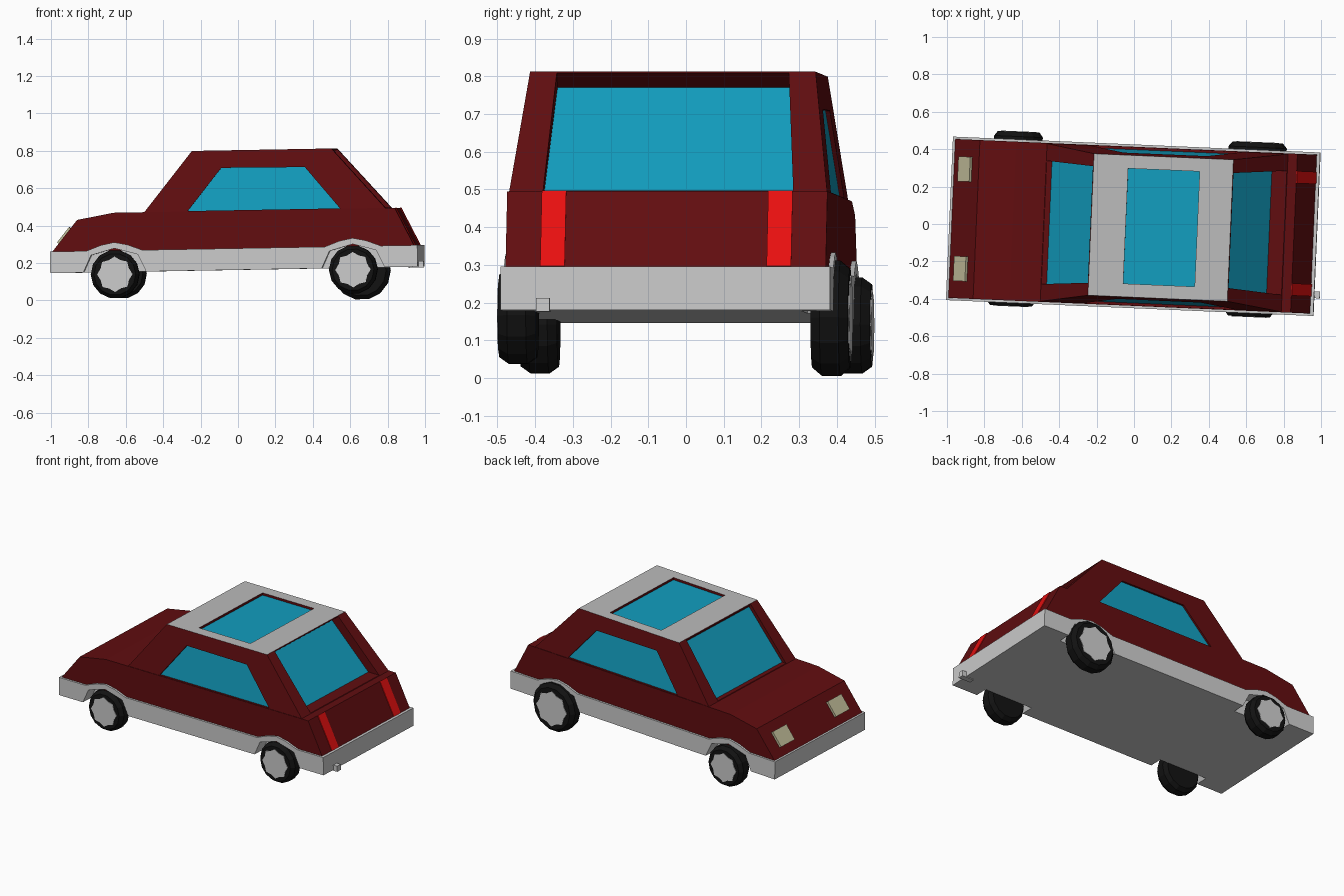
import bpy, bmesh
from math import pi, sin, cos, radians
from mathutils import Matrix, Vector

if "Cube" in bpy.data.objects:
    bpy.data.objects.remove(bpy.data.objects["Cube"])

# the whole car is slightly turned and pitched
POSE = (Matrix.Translation((0, -0.0125, 0)) @ Matrix.Rotation(radians(-2.48), 4, 'Z')
        @ Matrix.Rotation(radians(-1.02), 4, 'Y'))


def material(name, rgb):
    m = bpy.data.materials.new(name)
    m.diffuse_color = (*rgb, 1)
    m.use_nodes = True
    m.node_tree.nodes["Principled BSDF"].inputs["Base Color"].default_value = m.diffuse_color
    return m


RED = material("body_red", (0.12, 0.004, 0.005))
GLASS = material("window_blue", (0.006, 0.34, 0.52))
BLACK = material("tyre_black", (0.006, 0.006, 0.006))
LAMP = material("lamp_red", (0.8, 0.005, 0.005))
CREAM = material("lamp_cream", (0.55, 0.52, 0.33))
GREY = material("plain_grey", (0.5, 0.5, 0.5))


def make(name, bm, mats=()):
    bmesh.ops.remove_doubles(bm, verts=bm.verts, dist=1e-5)
    bmesh.ops.recalc_face_normals(bm, faces=bm.faces)
    me = bpy.data.meshes.new(name)
    bm.to_mesh(me)
    bm.free()
    for m in mats:
        me.materials.append(m)
    ob = bpy.data.objects.new(name, me)
    bpy.context.collection.objects.link(ob)
    ob.matrix_world = POSE
    return ob


def add_face(bm, pts, mat=0):
    f = bm.faces.new([bm.verts.new(p) for p in pts])
    f.material_index = mat


def prism(name, profile, y0, y1, mats=()):
    """Extrude an x-z profile from y0 to y1."""
    bm = bmesh.new()
    f = bm.faces.new([bm.verts.new((x, y0, z)) for x, z in profile])
    r = bmesh.ops.extrude_face_region(bm, geom=[f])
    bmesh.ops.translate(bm, vec=(0, y1 - y0, 0),
                        verts=[v for v in r["geom"] if isinstance(v, bmesh.types.BMVert)])
    return make(name, bm, mats)


def panel(bm, outer, inner, opening, frame=0):
    """Frame, recess walls and glass: outer edge, opening in its plane, sunken pane."""
    for i in range(4):
        j = (i + 1) % 4
        add_face(bm, (outer[i], outer[j], opening[j], opening[i]), frame)
        add_face(bm, (opening[i], opening[j], inner[j], inner[i]), 0)
    add_face(bm, inner, 1)


def lathe(bm, profile, sides, centre, out, mat):
    """Revolve (radius, offset) points around the y axis."""
    rings = []
    for r, o in profile:
        rings.append([Vector((centre[0] + r * cos(2 * pi * k / sides), centre[1] + out * o,
                              centre[2] + r * sin(2 * pi * k / sides))) for k in range(sides)])
    for a, b in zip(rings, rings[1:]):
        for k in range(sides):
            n = (k + 1) % sides
            add_face(bm, (a[k], a[n], b[n], b[k]), mat)
    add_face(bm, rings[0], mat)
    add_face(bm, rings[-1], mat)


# lower body with hood and rear deck
HOOD = [(-0.97, 0.278), (-0.835, 0.445), (-0.64, 0.48), (0.865, 0.48), (0.965, 0.278)]
prism("lower_body", HOOD, -0.425, 0.425, [RED])

# floor and bumper band, with arched wheel openings in both sides
B, T, L = 0.163, 0.278, 0.983
prism("floor_pan", [(-L, B), (-L, T), (L, T), (L, B)], -0.355, 0.355)
band = [(-L, T), (-L, B)]
for c in (-0.638, 0.638):
    band += [(c - 0.168, B), (c - 0.125, 0.255), (c, 0.29), (c + 0.125, 0.255), (c + 0.168, B)]
band += [(L, B), (L, T)]
for c in (0.638, -0.638):
    band += [(c + 0.15, T), (c + 0.07, 0.308), (c, 0.322), (c - 0.07, 0.308), (c - 0.15, T)]
for s, side in ((-1, "right"), (1, "left")):
    prism("bumper_band_" + side, band, s * 0.355, s * 0.4375)

# cabin with recessed windows and grey roof
ZB, ZR, WB, WR = 0.48, 0.803, 0.422, 0.379
FB, FR, RR, RB = -0.475, -0.216, 0.53, 0.815


def side_y(z):
    return WB + (WR - WB) * (z - ZB) / (ZR - ZB)


bm = bmesh.new()
for s in (-1, 1):
    outer = [(FB, s * WB, ZB), (FR, s * WR, ZR), (RR, s * WR, ZR), (RB, s * WB, ZB)]
    win = [(-0.243, 0.482), (-0.06, 0.71), (0.387, 0.706), (0.573, 0.482)]
    panel(bm, outer, [(x, s * (side_y(z) - 0.012), z) for x, z in win],
          [(x, s * side_y(z), z) for x, z in win])


def end_window(xb, xr, shift, zt, wb, wt):
    """Windscreen or rear window, sunk by shift along x."""
    def plane(z):
        return xb + (xr - xb) * (z - ZB) / (ZR - ZB)
    outer = [(xb, -WB, ZB), (xr, -WR, ZR), (xr, WR, ZR), (xb, WB, ZB)]
    win = [(-wb, ZB + 0.003), (-wt, zt), (wt, zt), (wb, ZB + 0.003)]
    panel(bm, outer, [(plane(z) + shift, y, z) for y, z in win],
          [(plane(z if z < 0.6 else ZR - 0.004), y, z if z < 0.6 else ZR - 0.004)
           for y, z in win])


end_window(FB, FR, 0.028, 0.78, 0.33, 0.312)
end_window(RB, RR, -0.08, 0.762, 0.332, 0.308)
sun = [(-0.03, -0.308), (0.352, -0.308), (0.352, 0.308), (-0.03, 0.308)]
panel(bm, [(FR, -WR, ZR), (RR, -WR, ZR), (RR, WR, ZR), (FR, WR, ZR)],
      [(x, y, ZR - 0.015) for x, y in sun], [(x, y, ZR) for x, y in sun], 2)
add_face(bm, [(FB, -WB, ZB), (RB, -WB, ZB), (RB, WB, ZB), (FB, WB, ZB)])
make("cabin", bm, [RED, GLASS, GREY])


# lamps lying on the sloping nose and tail
def lamp_profile(a, b, t0, t1, depth):
    a, b = Vector(a), Vector(b)
    d = (b - a).normalized()
    n = Vector((-d.y, d.x)) * depth
    p, q = a.lerp(b, t0), a.lerp(b, t1)
    return [p - n, q - n, q + n, p + n]


for s, side in ((-1, "right"), (1, "left")):
    prism("headlight_" + side, lamp_profile(HOOD[0], HOOD[1], 0.24, 0.72, 0.014),
          s * 0.2, s * 0.333, [CREAM])
    prism("tail_light_" + side, lamp_profile(HOOD[3], HOOD[4], 0.0, 1.0, 0.004),
          s * 0.268, s * 0.333, [LAMP])

# exhaust pipe
prism("exhaust_pipe", [(0.93, 0.158), (1.012, 0.158), (1.012, 0.194), (0.93, 0.194)],
      -0.342, -0.306)

# wheels: tyre plus scalloped hub cap
WHEELS = {"front_right": (-0.637, -0.403, 0.151, 0.13), "rear_right": (0.638, -0.405, 0.153, 0.13),
          "front_left": (-0.635, 0.428, 0.151, 0.13), "rear_left": (0.645, 0.426, 0.147, 0.156)}
for name, (x, y, z, r) in WHEELS.items():
    out = 1 if y > 0 else -1
    bm = bmesh.new()
    lathe(bm, [(0.7 * r, 0.05), (0.86 * r, 0.05), (r, 0.025), (r, -0.025),
               (0.86 * r, -0.05), (0.7 * r, -0.05)], 14, (x, y, z), out, 0)
    make("tyre_" + name, bm, [BLACK])
    bm = bmesh.new()
    for o in (0.04, 0.053):
        add_face(bm, [(x + r * (0.73, 0.63)[k % 2] * cos(pi * k / 8), y + out * o,
                       z + r * (0.73, 0.63)[k % 2] * sin(pi * k / 8)) for k in range(16)])
    bmesh.ops.bridge_loops(bm, edges=bm.edges[:])
    make("hub_cap_" + name, bm)
